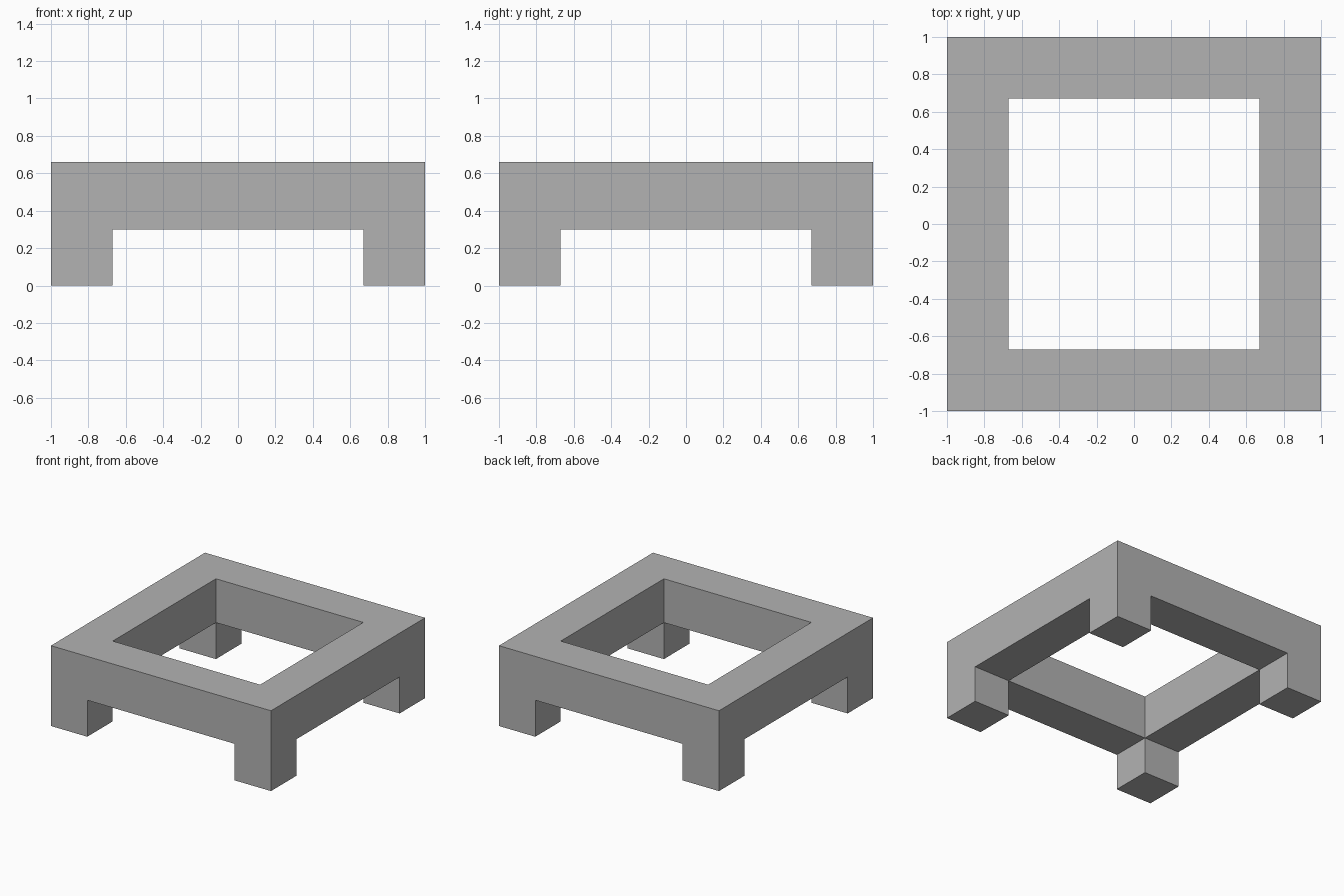
import bpy
import bmesh

OUTER = 1.0       # half width of the frame
INNER = 0.67      # half width of the opening
TOP = 0.66        # height of the frame's top
UNDERSIDE = 0.30  # height of the frame's underside, where the legs start

if "Cube" in bpy.data.objects:
    bpy.data.objects.remove(bpy.data.objects["Cube"], do_unlink=True)


def make_material(name, rgb):
    mat = bpy.data.materials.new(name)
    mat.use_nodes = True
    colour = (*rgb, 1.0)
    mat.diffuse_color = colour
    mat.node_tree.nodes["Principled BSDF"].inputs["Base Color"].default_value = colour
    return mat


bm = bmesh.new()

# Frame: a three by three grid with the middle cell removed
bmesh.ops.create_grid(bm, x_segments=3, y_segments=3, size=OUTER)
for v in bm.verts:
    for axis in (0, 1):
        if abs(v.co[axis]) < 0.5:
            v.co[axis] = INNER if v.co[axis] > 0 else -INNER
    v.co.z = TOP
middle = [f for f in bm.faces if f.calc_center_median().xy.length < 0.1]
bmesh.ops.delete(bm, geom=middle, context='FACES')

# Frame thickness
ring = bmesh.ops.extrude_face_region(bm, geom=bm.faces[:])["geom"]
for v in (g for g in ring if isinstance(g, bmesh.types.BMVert)):
    v.co.z = UNDERSIDE
bmesh.ops.recalc_face_normals(bm, faces=bm.faces[:])

# Legs: the four corner cells of the underside pulled down to the ground
corners = []
for f in bm.faces:
    c = f.calc_center_median()
    if abs(c.z - UNDERSIDE) < 0.01 and min(abs(c.x), abs(c.y)) > INNER:
        corners.append(f)
for f in bmesh.ops.extrude_discrete_faces(bm, faces=corners)["faces"]:
    for v in f.verts:
        v.co.z = 0.0
bmesh.ops.recalc_face_normals(bm, faces=bm.faces[:])

mesh = bpy.data.meshes.new("table_frame")
bm.to_mesh(mesh)
bm.free()
mesh.materials.append(make_material("plain grey", (0.45, 0.45, 0.45)))
table = bpy.data.objects.new("table_frame", mesh)
bpy.context.collection.objects.link(table)
